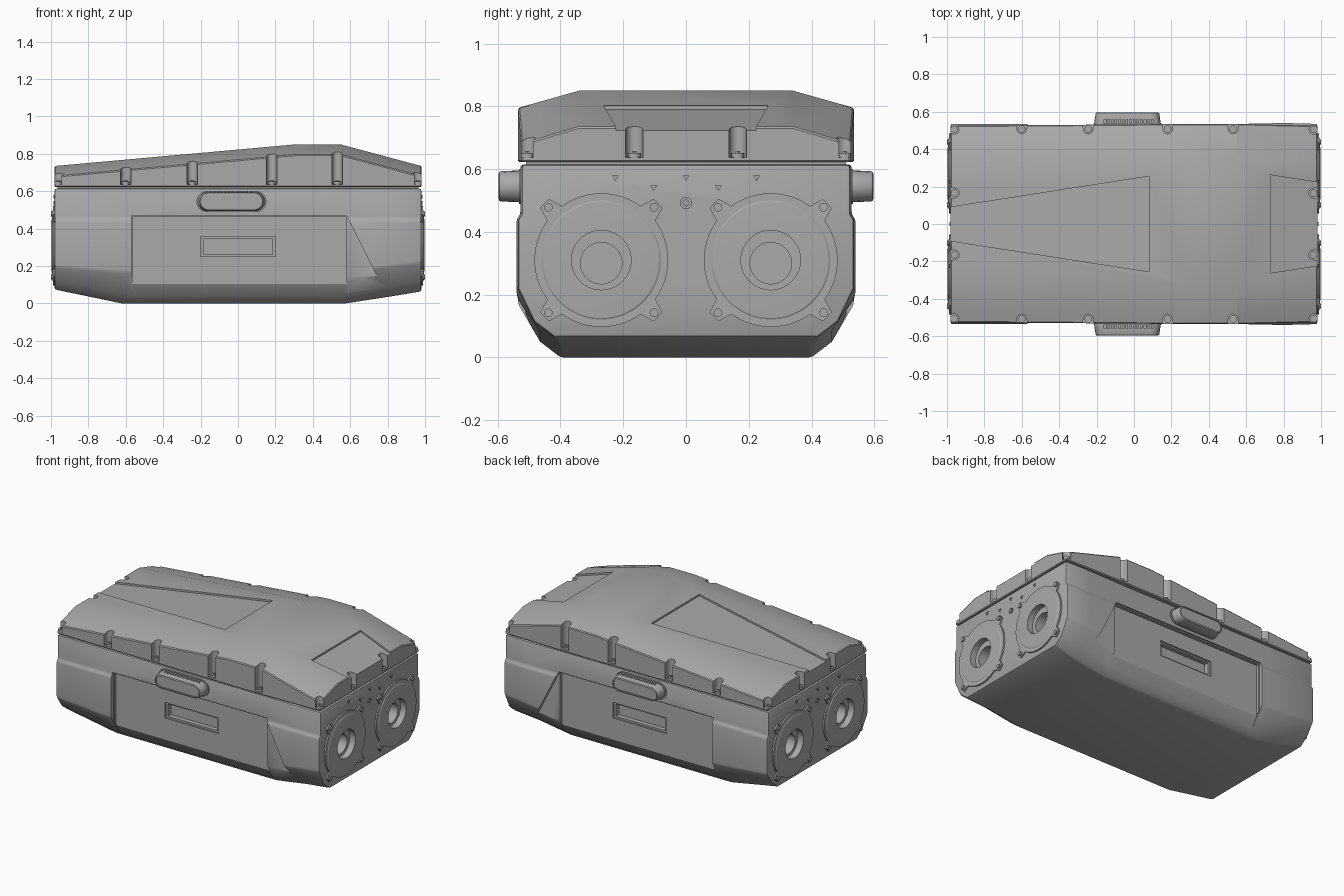
import bpy, bmesh, math
from mathutils import Vector

cube = bpy.data.objects.get("Cube")
if cube:
    bpy.data.objects.remove(cube, do_unlink=True)


def material(name, value):
    m = bpy.data.materials.new(name)
    m.use_nodes = True
    m.diffuse_color = (value, value, value, 1)
    m.node_tree.nodes["Principled BSDF"].inputs["Base Color"].default_value = (value, value, value, 1)
    return m


GREY = material("case_grey", 0.4)


def loft(name, rings):
    """Skin matching rings of points and cap both ends."""
    bm = bmesh.new()
    loops = [[bm.verts.new(p) for p in ring] for ring in rings]
    n = len(loops[0])
    for a, b in zip(loops, loops[1:]):
        for i in range(n):
            j = (i + 1) % n
            bm.faces.new((a[i], a[j], b[j], b[i]))
    bm.faces.new(loops[0])
    bm.faces.new(loops[-1])
    bmesh.ops.recalc_face_normals(bm, faces=bm.faces)
    me = bpy.data.meshes.new(name)
    bm.to_mesh(me)
    bm.free()
    me.materials.append(GREY)
    ob = bpy.data.objects.new(name, me)
    bpy.context.collection.objects.link(ob)
    return ob


def bake(ob):
    """Make the modifiers permanent."""
    bpy.context.view_layer.update()
    dg = bpy.context.evaluated_depsgraph_get()
    me = bpy.data.meshes.new_from_object(ob.evaluated_get(dg))
    ob.modifiers.clear()
    ob.data = me


def bevel(ob, width, segments=2):
    m = ob.modifiers.new("bevel", "BEVEL")
    m.width, m.segments, m.limit_method = width, segments, "ANGLE"
    m.angle_limit = math.radians(25)
    bake(ob)


def cut(ob, cutter, keep=False):
    cutter.hide_render = True
    m = ob.modifiers.new("cut", "BOOLEAN")
    m.operation, m.solver, m.object = "DIFFERENCE", "EXACT", cutter
    bake(ob)
    if not keep:
        bpy.data.objects.remove(cutter, do_unlink=True)


def mirrored(half):
    return half + [(-y, z) for y, z in reversed(half)]


def circle(r, n=32, cy=0, cz=0):
    return [(cy + r * math.cos(math.tau * i / n), cz + r * math.sin(math.tau * i / n)) for i in range(n)]


def along_x(name, pts, x0, x1):
    return loft(name, [[(x, y, z) for y, z in pts] for x in (x0, x1)])


def along_y(name, pts, y0, y1, shrink=1.0):
    cx = sum(p[0] for p in pts) / len(pts)
    cz = sum(p[1] for p in pts) / len(pts)
    far = [(cx + (x - cx) * shrink, y1, cz + (z - cz) * shrink) for x, z in pts]
    return loft(name, [[(x, y0, z) for x, z in pts], far])


def along_z(name, pts, z0, z1):
    return loft(name, [[(x, y, z) for x, y in pts] for z in (z0, z1)])


def box_pts(x0, x1, z0, z1):
    return [(x0, z0), (x1, z0), (x1, z1), (x0, z1)]


def capsule(cx, cz, half, r, n=8):
    pts = []
    for i in range(2 * n + 2):
        side = 1 if i <= n else -1
        a = -math.pi / 2 + math.pi * (i if side > 0 else i - 1) / n
        pts.append((cx + side * half + r * math.cos(a), cz + r * math.sin(a)))
    return pts


# Lower case: sections along the length, with upswept ends
sections = []
for x, hw, zc, yb, zb in ((-.98, .535, .2, .42, .075), (-.62, .535, .17, .4, 0),
                          (.57, .535, .17, .4, 0), (.8, .54, .2, .4, .035), (.98, .535, .22, .42, .065)):
    half = [(hw - .012, .614), (hw - .012, .455), (hw, .44), (hw, zc), (yb + .065, zb + .05), (yb, zb)]
    sections.append([(x, y, z) for y, z in mirrored(half)])
body = loft("lower_case", sections)
bevel(body, .01)

# Side recesses, door pockets and finger pulls
for s in (-1, 1):
    profile = [(.7, .47), (.512, .47), (.512, .14), (.465, .035), (.7, .035)]
    cut(body, loft("ramp_cutter", [[(-.57, s * y, z) for y, z in profile],
                                   [(.58 + (.47 - z) * .5, s * y, z) for y, z in profile]]))
    profile = [(.7, .462), (.492, .462), (.492, .105), (.45, .035), (.7, .035)]
    cut(body, along_x("door_cutter", [(s * y, z) for y, z in profile], -.563, .58))
    cut(body, along_y("pull_cutter", box_pts(-.2, .2, .25, .355), s * .55, s * .482))
    cut(body, along_y("pull_cutter", box_pts(-.185, .185, .262, .345), s * .55, s * .45))

# Seam between case and lid
along_x("seam_strip", box_pts(-.51, .51, .6, .63), -.965, .965)

# Lid: ridge profile with sloped shoulders
sections = []
for x, hw, top in ((-.98, .525, .735), (.3, .535, .85), (.55, .535, .85), (.98, .525, .735)):
    half = [(hw, .622), (hw, top - .055), (.34, top)]
    sections.append([(x, y, z) for y, z in mirrored(half)])
lid = loft("lid", sections)
bevel(lid, .005, 1)


def lid_top(x):
    return .735 + .115 * (x + .98) / 1.28 if x < .3 else .85 - .115 * (x - .55) / .43


# Sunken tapered panels on the lid
for ends in (((-1.0, .087), (.08, .255)), ((.73, .262), (1.0, .22))):
    rings = []
    for x, w in ends:
        z = lid_top(x) - .012
        rings.append([(x, -w, z), (x, w, z), (x, w, 1), (x, -w, 1)])
    cut(lid, loft("panel_cutter", rings))

# Bolt slots round the lid, open towards the outside
slots = []
for s in (-1, 1):
    slots += [(x, s * .508, 0, s) for x in (-.6, -.245, .18, .53)]
    slots += [(s * .96, y, s, 0) for y in (-.165, .165)]
    slots += [(s * .962, t * .506, s, t) for t in (-1, 1)]
for x, y, dx, dy in slots:
    out = Vector((dx, dy)).normalized()
    across = Vector((-out.y, out.x))
    pts = [Vector((x, y)) + out * .1 + across * k * .034 for k in (1, -1)]
    for i in range(9):
        a = -math.pi / 2 - math.pi * i / 8
        pts.append(Vector((x, y)) + out * math.cos(a) * .026 + across * math.sin(a) * .026)
    cut(lid, along_z("slot_cutter", pts, .637, 1))
    along_z("lid_bolt", [(x + u, y + v) for u, v in circle(.02, 12)], .63, .652)
    along_z("lid_bolt_socket", [(x + u, y + v) for u, v in circle(.009, 6)], .65, .657)

# End flanges with four ears, stepped bores and bolts
EAR = math.radians(9)
for s in (-1, 1):
    for cy in (-.27, .27):
        outline = []
        for i in range(80):
            a = math.tau * i / 80
            off = abs((a % (math.pi / 2)) - math.pi / 4)
            r = .256 if off < EAR else .213
            outline.append((cy + r * math.cos(a), .31 + r * math.sin(a)))
        flange = along_x("end_flange", outline, s * .97, s * .99)
        dome = loft("flange_dome", [[(s * x, y, z) for y, z in circle(r, 48, cy, .31)]
                                    for x, r in ((.98, .205), (.993, .185), (.997, .12))])
        for r, z, depth in ((.095, .31, .955), (.066, .3, .87)):
            bore = along_x("bore_cutter", circle(r, 40, cy, z), s * depth, s * 1.1)
            for part in (body, flange, dome):
                cut(part, bore, keep=True)
            bpy.data.objects.remove(bore, do_unlink=True)
        for k in range(4):
            a = math.pi / 4 + k * math.pi / 2
            y, z = cy + .238 * math.cos(a), .31 + .238 * math.sin(a)
            along_x("flange_bolt", circle(.014, 10, y, z), s * .985, s * 1.0)
    # Small pegs and the vent above the flanges
    for y, z in ((-.225, .572), (0, .572), (.225, .572), (-.103, .54), (.103, .54)):
        along_x("end_peg", [(y - .011, z + .008), (y + .011, z + .008), (y, z - .01)], s * .97, s * .986)
    cut(body, along_x("vent_cutter", circle(.018, 16, 0, .492), s * .96, s * 1.1))
    along_x("vent_plug", circle(.011, 12, 0, .492), s * .95, s * .982)

# Carry grips on both sides, tapered and dished with a ribbed top
for s in (-1, 1):
    along_y("grip_base", capsule(-.035, .545, .132, .056), s * .5, s * .532)
    grip = along_y("grip", capsule(-.035, .545, .132, .052), s * .5, s * .597, .92)
    bevel(grip, .008)
    cut(grip, along_y("grip_cutter", capsule(-.035, .545, .125, .036), s * .65, s * .59))
    for i in range(14):
        x = -.16 + i * .0195
        cut(grip, along_y("rib_cutter", box_pts(x, x + .009, .583, .65), s * .538, s * .56))

# Soft shading with crisp edges
bpy.ops.object.select_all(action="DESELECT")
for ob in bpy.context.collection.objects:
    if ob.type == "MESH":
        ob.select_set(True)
        bpy.context.view_layer.objects.active = ob
bpy.ops.object.shade_smooth_by_angle(angle=math.radians(25))
